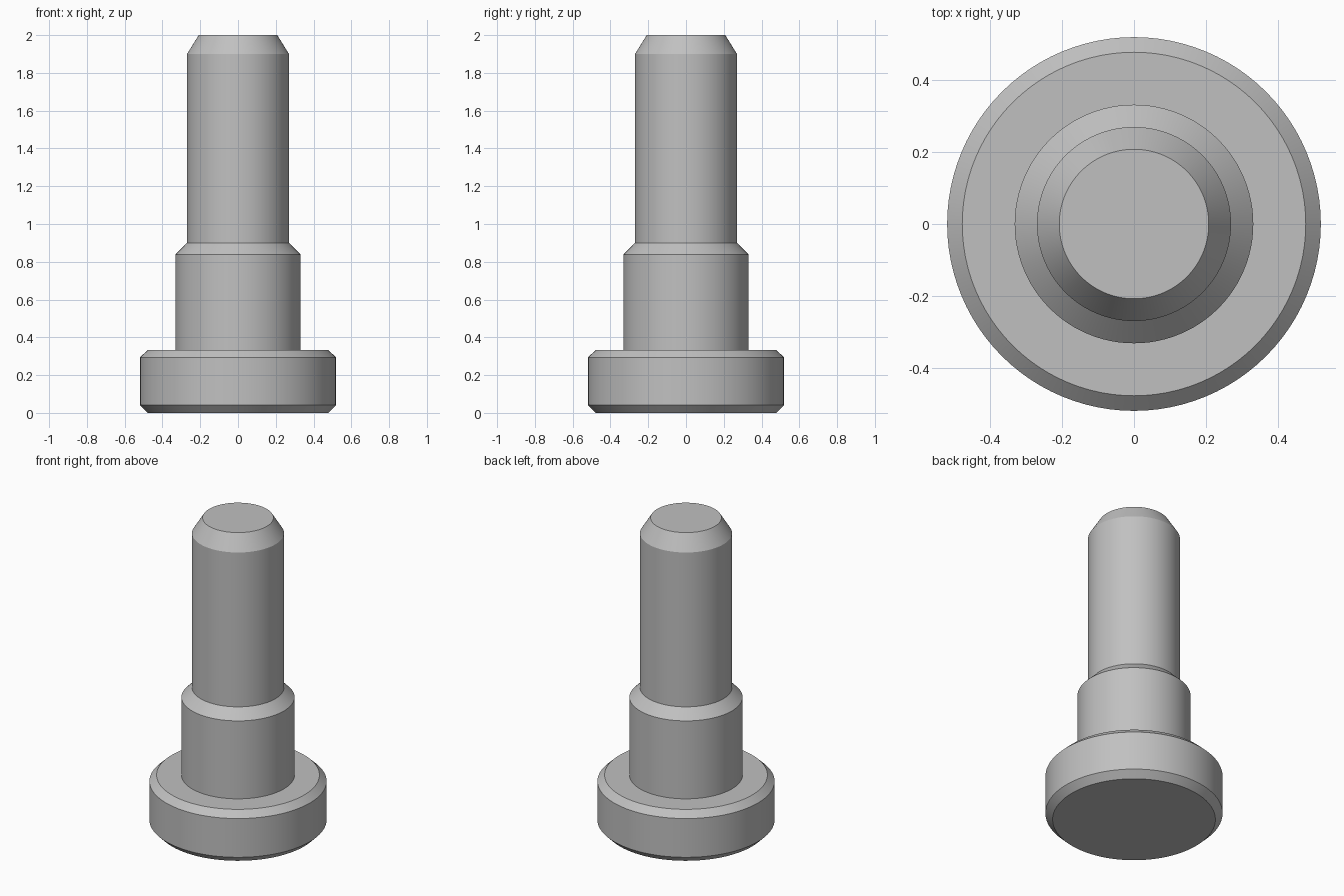
import bpy, bmesh, math
from mathutils import Vector

if "Cube" in bpy.data.objects:
    bpy.data.objects.remove(bpy.data.objects["Cube"])

SEGMENTS = 96

# Half section of the turned pin: (radius, height) from the bottom centre up
PROFILE = [
    (0, 0), (0.478, 0), (0.52, 0.042), (0.52, 0.293), (0.478, 0.333),  # head with chamfers
    (0.332, 0.333), (0.332, 0.838), (0.27, 0.90),                      # collar with chamfer
    (0.27, 1.90), (0.208, 2.0), (0, 2.0),                              # shank with tapered tip
]

steel = bpy.data.materials.new("grey steel")
steel.diffuse_color = (0.53, 0.53, 0.53, 1)
steel.use_nodes = True
steel.node_tree.nodes["Principled BSDF"].inputs["Base Color"].default_value = steel.diffuse_color

# Spin the half section round the z axis
bm = bmesh.new()
points = [bm.verts.new((r, 0, z)) for r, z in PROFILE]
edges = [bm.edges.new(pair) for pair in zip(points, points[1:])]
bmesh.ops.spin(bm, geom=points + edges, cent=(0, 0, 0), axis=Vector((0, 0, 1)),
               angle=math.tau, steps=SEGMENTS, use_duplicate=False)
bmesh.ops.remove_doubles(bm, verts=bm.verts, dist=0.0005)

# Merge the flat end fans into single round faces
centres = [v for v in bm.verts if v.co.xy.length < 0.001]
bmesh.ops.dissolve_verts(bm, verts=centres)
bmesh.ops.recalc_face_normals(bm, faces=bm.faces)

mesh = bpy.data.meshes.new("stepped_pin")
bm.to_mesh(mesh)
bm.free()
mesh.materials.append(steel)
pin = bpy.data.objects.new("stepped_pin", mesh)
bpy.context.collection.objects.link(pin)

# Smooth round the walls, crisp at every chamfer
bpy.context.view_layer.objects.active = pin
pin.select_set(True)
bpy.ops.object.shade_smooth_by_angle(angle=math.radians(25))
